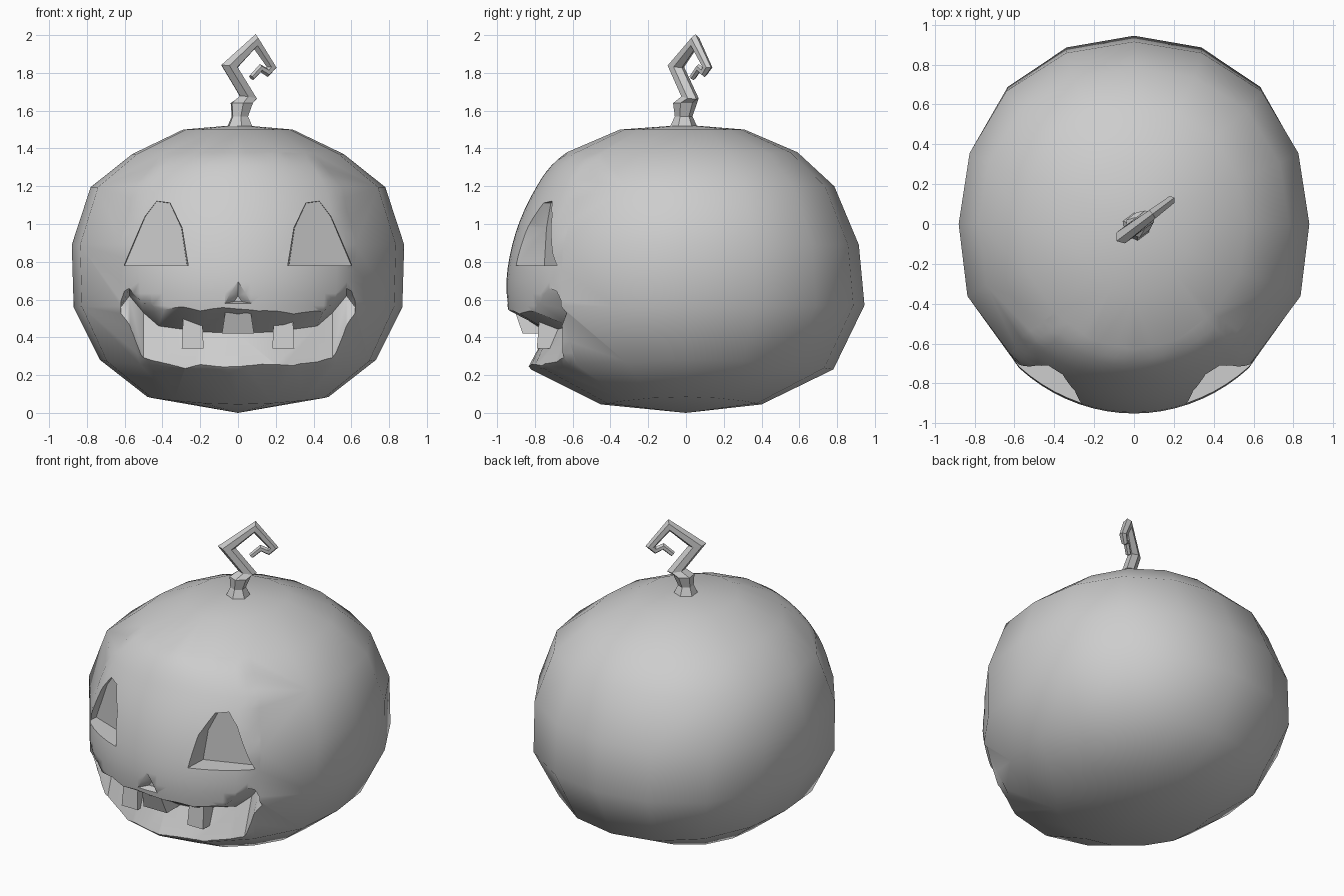
import bpy, bmesh, math
from mathutils import Vector

old = bpy.data.objects.get("Cube")
if old:
    bpy.data.objects.remove(old, do_unlink=True)

grey = bpy.data.materials.new("plain_grey")
grey.use_nodes = True
grey.diffuse_color = (0.61, 0.61, 0.61, 1)
grey.node_tree.nodes["Principled BSDF"].inputs["Base Color"].default_value = (0.61, 0.61, 0.61, 1)


def make(name, bm):
    bmesh.ops.recalc_face_normals(bm, faces=bm.faces[:])
    mesh = bpy.data.meshes.new(name)
    bm.to_mesh(mesh)
    bm.free()
    mesh.materials.append(grey)
    ob = bpy.data.objects.new(name, mesh)
    bpy.context.collection.objects.link(ob)
    return ob


def loft(name, sections):
    """Skin a row of closed sections and cap both ends."""
    bm = bmesh.new()
    rows = [[bm.verts.new(p) for p in s] for s in sections]
    n = len(rows[0])
    for a, b in zip(rows, rows[1:]):
        for i in range(n):
            j = (i + 1) % n
            bm.faces.new((a[i], a[j], b[j], b[i]))
    bm.faces.new(rows[0])
    bm.faces.new(rows[-1])
    return make(name, bm)


def activate(ob):
    bpy.ops.object.select_all(action='DESELECT')
    ob.select_set(True)
    bpy.context.view_layer.objects.active = ob


# Body rings: z at front/back, z at sides, x radius, front y radius, back y radius
RINGS = [(0.045, 0.085, 0.48, 0.45, 0.40), (0.23, 0.28, 0.73, 0.82, 0.78),
         (0.57, 0.56, 0.87, 0.945, 0.945), (0.89, 0.89, 0.88, 0.92, 0.915),
         (1.20, 1.195, 0.78, 0.79, 0.785), (1.38, 1.37, 0.56, 0.63, 0.59),
         (1.50, 1.50, 0.29, 0.35, 0.31)]
SEGS = 16


def bulge(t):
    """Radial swelling between the axes: even at the back, only beside the cheeks at the front."""
    s = math.sin(2 * t) ** 2
    return 1 + (0.03 * s if math.sin(t) > 0 else 0.08 * s * max(0, math.cos(2 * t)))


def ring_point(r, t):
    zs, zx, rx, rf, rb = r
    ry = rf if math.sin(t) < 0 else rb
    k = bulge(t)
    return Vector((rx * math.cos(t) * k, ry * math.sin(t) * k,
                   zs + (zx - zs) * math.cos(t) ** 2))


def smooth_radius(z, col):
    """Smooth interpolation of a ring radius over height."""
    i = max(1, min(len(RINGS) - 3, sum(r[0] <= z for r in RINGS) - 1))
    a, b, c, d = RINGS[i - 1:i + 3]
    h = c[0] - b[0]
    u = (z - b[0]) / h
    m0 = (c[col] - a[col]) / (c[0] - a[0]) * h
    m1 = (d[col] - b[col]) / (d[0] - b[0]) * h
    return ((2*u**3 - 3*u**2 + 1) * b[col] + (u**3 - 2*u**2 + u) * m0
            + (3*u**2 - 2*u**3) * c[col] + (u**3 - u**2) * m1)


def front_y(x, z):
    return -smooth_radius(z, 3) * math.sqrt(1 - (x / smooth_radius(z, 2)) ** 2)


# Pumpkin body: coarse ring mesh
bm = bmesh.new()
rows = [[bm.verts.new(ring_point(r, 2 * math.pi * s / SEGS)) for s in range(SEGS)] for r in RINGS]
bottom, top = bm.verts.new((0, 0, 0)), bm.verts.new((0, 0, 1.525))
front_edges = set()
for s in range(SEGS):
    n = (s + 1) % SEGS
    bm.faces.new((bottom, rows[0][n], rows[0][s]))
    bm.faces.new((top, rows[-1][s], rows[-1][n]))
    for i in range(len(rows) - 1):
        f = bm.faces.new((rows[i][s], rows[i][n], rows[i + 1][n], rows[i + 1][s]))
        if 1 <= i <= 4 and 10 <= s <= 13:
            front_edges.update(f.edges)

# Finer, rounded front so that the face can be carved
bmesh.ops.subdivide_edges(bm, edges=list(front_edges), cuts=4, use_grid_fill=True)
for v in bm.verts:
    x, y, z = v.co
    if y < -0.2 and 0.275 < z < 1.36:
        rx, ry = smooth_radius(z, 2), smooth_radius(z, 3)
        t = math.atan2(y / ry, x / rx)
        if abs(t + math.pi / 2) < math.radians(44):
            v.co.x, v.co.y = rx * math.cos(t), ry * math.sin(t)
body = make("pumpkin_body", bm)

# Eye sockets: the back wall runs out to the side of the head
EYE = [(0.27, 0.78), (0.30, 0.98), (0.36, 1.11), (0.43, 1.12), (0.49, 1.04), (0.60, 0.78)]
cutters = []
for side in (1, -1):
    back = [(side * x, -0.75 + 0.38 * (x - 0.27), z) for x, z in EYE]
    front = [(side * (0.41 + (x - 0.41) * 1.15), -1.2, 0.78 + (z - 0.78) * 1.06) for x, z in EYE]
    cutters.append(loft("eye_cutter", [back, front]))

# Mouth groove columns: x, upper lip z, crease z, lower lip z, crease y
MOUTH = [(0.0, 0.55, 0.42, 0.245, -0.74), (0.2, 0.54, 0.43, 0.245, -0.72),
         (0.42, 0.54, 0.46, 0.25, -0.62), (0.5, 0.58, 0.53, 0.28, -0.57),
         (0.575, 0.66, 0.62, 0.43, -0.60), (0.62, 0.60, 0.56, 0.50, -0.62)]
sections = []
for x, zu, zc, zl, yc in [(-m[0], *m[1:]) for m in MOUTH[:0:-1]] + MOUTH:
    section = [(x, yc, zc)]
    for z in (zu, zl):
        dy = front_y(x, z) - yc
        k = min(2.6, (-1.1 - yc) / dy)
        section.append((x, yc + dy * k, zc + (z - zc) * k))
    sections.append(section)
cutters.append(loft("mouth_cutter", sections))

# Small nose notch
cutters.append(loft("nose_cutter", [
    [(-0.02, -0.90, 0.59), (0.02, -0.90, 0.59), (0, -0.90, 0.62)],
    [(-0.09, -0.96, 0.575), (0.09, -0.96, 0.575), (0, -0.96, 0.71)]]))

for c in cutters:
    c.hide_render = True
    mod = body.modifiers.new("carve", 'BOOLEAN')
    mod.operation = 'DIFFERENCE'
    mod.solver = 'EXACT'
    mod.object = c
    activate(body)
    bpy.ops.object.modifier_apply(modifier=mod.name)
for c in cutters:
    bpy.data.objects.remove(c, do_unlink=True)
activate(body)
bpy.ops.object.shade_smooth_by_angle(angle=math.radians(50))


# Teeth: two standing on the lower lip, one hanging in the middle
def tooth(name, x, half_a, half_b, za, zb, ya, yb):
    return loft(name, [[(x - h, y, z), (x + h, y, z), (x + h, -0.66, z), (x - h, -0.66, z)]
                       for h, z, y in ((half_a, za, ya), (half_b, zb, yb))])


for name, x in (("lower_tooth_left", 0.24), ("lower_tooth_right", -0.24)):
    tooth(name, x, 0.058, 0.05, 0.34, 0.515, -0.79, -0.775)
tooth("upper_tooth", 0, 0.085, 0.065, 0.42, 0.55, -0.865, -0.91)

# Curled stem: path (x, z, radius) lying in one upright diagonal plane
PATH = [(0.01, 1.51, 0.075), (0.01, 1.57, 0.047), (0.02, 1.64, 0.064), (0.055, 1.67, 0.042),
        (-0.045, 1.835, 0.040), (0.09, 1.965, 0.030), (0.178, 1.83, 0.024), (0.155, 1.802, 0.020),
        (0.118, 1.825, 0.018), (0.072, 1.775, 0.017)]
pts = [Vector((x, 0.75 * x - 0.02, z)) for x, z, r in PATH]
across = Vector((-0.6, 0.8, 0))
sections = []
for i, p in enumerate(pts):
    d_in = (p - pts[i - 1]).normalized() if i else (pts[1] - p).normalized()
    d_out = (pts[i + 1] - p).normalized() if i < len(pts) - 1 else d_in
    tangent = Vector((0, 0, 1)) if i < 3 else (d_in + d_out).normalized()
    mitre = 1 if i < 3 else min(1.35, 1 / max(0.3, tangent.dot(d_in)))
    side = tangent.cross(across).normalized() * mitre
    r = PATH[i][2]
    sections.append([p + (side * math.cos(a) + across * math.sin(a)) * r
                     for a in (math.tau * k / 6 for k in range(6))])
loft("curled_stem", sections)
